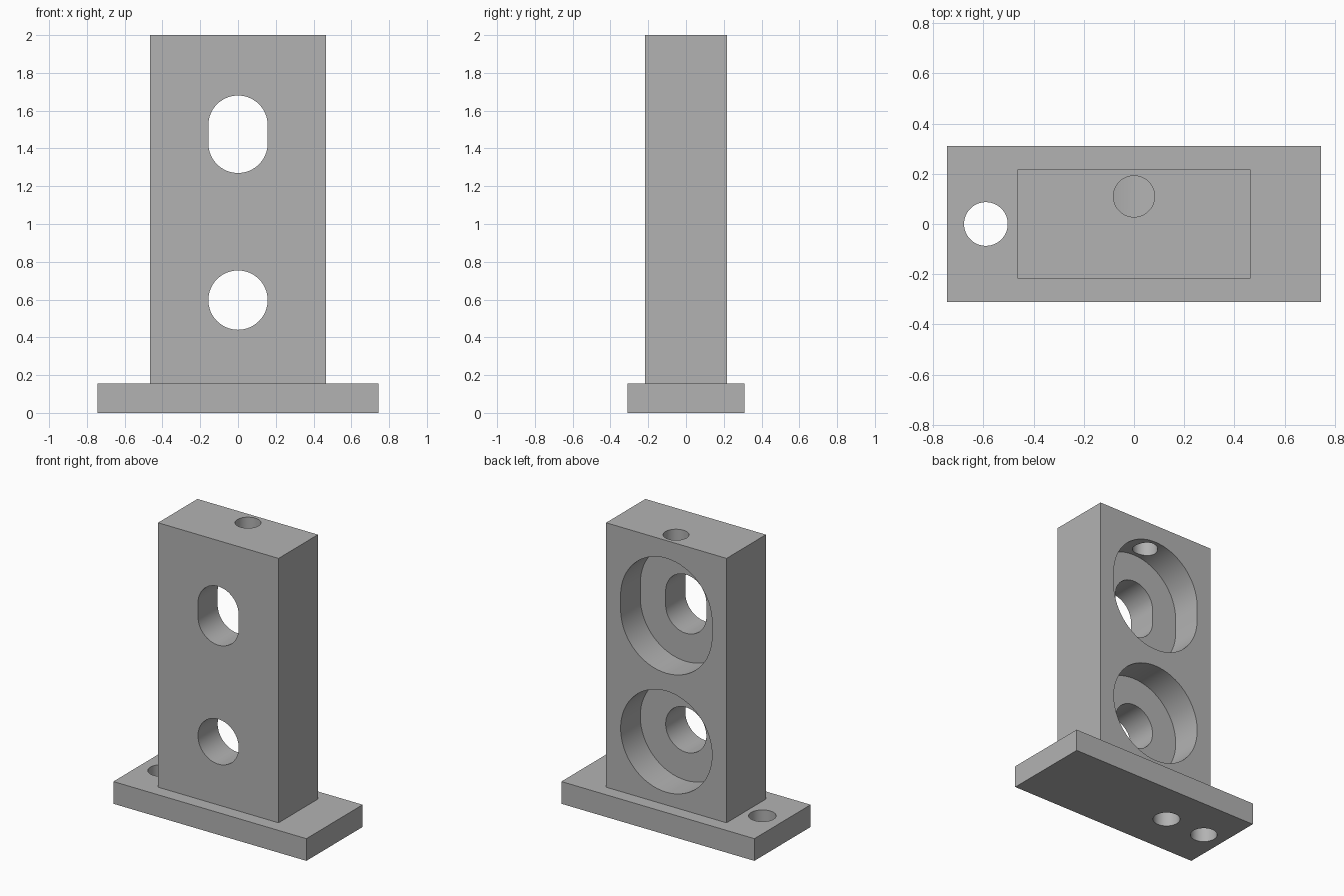
import bpy, bmesh, math
from mathutils import Matrix, Vector

cube = bpy.data.objects.get("Cube")
if cube:
    bpy.data.objects.remove(cube, do_unlink=True)

grey = bpy.data.materials.new("machined grey")
grey.use_nodes = True
colour = (0.45, 0.45, 0.45, 1)
grey.diffuse_color = colour
grey.node_tree.nodes["Principled BSDF"].inputs["Base Color"].default_value = colour


def add_object(name, bm):
    bmesh.ops.recalc_face_normals(bm, faces=bm.faces)
    mesh = bpy.data.meshes.new(name)
    bm.to_mesh(mesh)
    bm.free()
    mesh.materials.append(grey)
    obj = bpy.data.objects.new(name, mesh)
    bpy.context.collection.objects.link(obj)
    return obj


def block(name, width, depth, bottom, top):
    bm = bmesh.new()
    bmesh.ops.create_cube(bm, size=1)
    bmesh.ops.scale(bm, vec=(width, depth, top - bottom), verts=bm.verts)
    bmesh.ops.translate(bm, vec=(0, 0, (bottom + top) / 2), verts=bm.verts)
    return add_object(name, bm)


def drill(target, start, radius, length, along_y=False, stretch=0, sides=64):
    """Cut a round or slotted hole from start, along +z or +y."""
    bm = bmesh.new()
    ring = []
    for half, shift in ((0, stretch), (1, -stretch)):
        count = sides // 2 + (1 if stretch else 0)
        for i in range(count):
            a = math.pi * (half + 2 * i / sides)
            ring.append(bm.verts.new((radius * math.cos(a), radius * math.sin(a) + shift, 0)))
    face = bm.faces.new(ring)
    ext = bmesh.ops.extrude_face_region(bm, geom=[face])
    moved = [v for v in ext["geom"] if isinstance(v, bmesh.types.BMVert)]
    direction = -1 if along_y else 1
    bmesh.ops.translate(bm, vec=(0, 0, direction * length), verts=moved)
    turn = Matrix.Rotation(math.pi / 2, 4, 'X') if along_y else Matrix()
    bm.transform(Matrix.Translation(Vector(start)) @ turn)
    cutter = add_object("hole_cutter", bm)
    cutter.hide_render = True
    mod = target.modifiers.new("hole", 'BOOLEAN')
    mod.operation = 'DIFFERENCE'
    mod.solver = 'EXACT'
    mod.object = cutter
    bpy.context.view_layer.objects.active = target
    bpy.ops.object.modifier_apply(modifier=mod.name)
    bpy.data.objects.remove(cutter, do_unlink=True)


# Base plate with two bolt holes, one of them under the post
base = block("base_plate", 1.49, 0.62, 0, 0.155)
for x in (-0.59, -0.275):
    drill(base, (x, 0, -0.1), 0.087, 0.4)

# Post with a round and a slotted hole, both counterbored from the back
post = block("upright_post", 0.93, 0.434, 0.155, 2)
for z, stretch in ((0.597, 0), (1.475, 0.048)):
    drill(post, (0, 0, z), 0.353, 0.5, True, stretch)
    drill(post, (0, -0.5, z), 0.157, 1, True, stretch)

# Set screw hole from the top into the slotted counterbore
drill(post, (0, 0.11, 1.5), 0.082, 0.7)

for obj in (base, post):
    bpy.ops.object.select_all(action='DESELECT')
    obj.select_set(True)
    bpy.context.view_layer.objects.active = obj
    bpy.ops.object.shade_smooth_by_angle(angle=math.radians(30))
